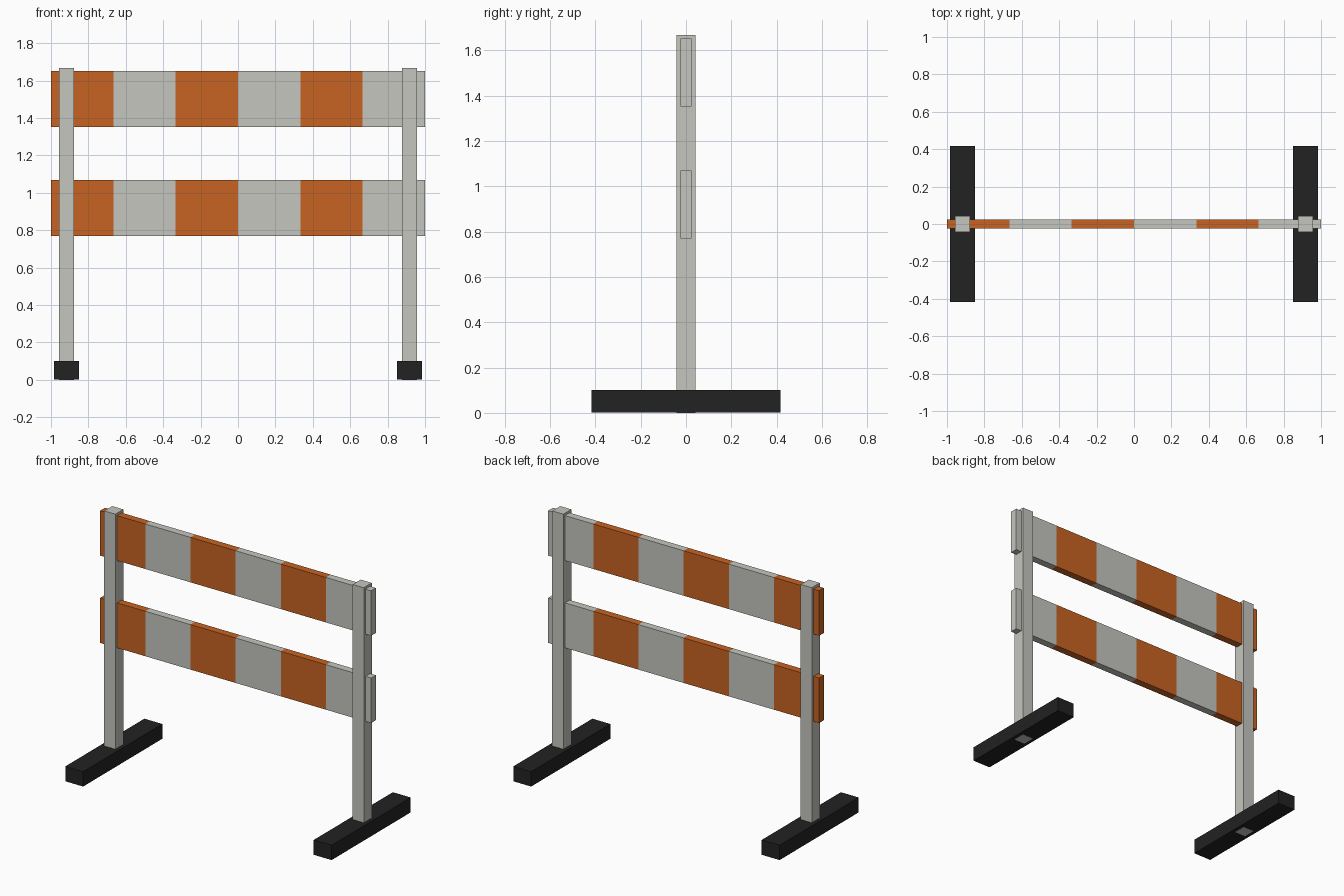
import bpy
import bmesh
from mathutils import Vector

cube = bpy.data.objects.get("Cube")
if cube:
    bpy.data.objects.remove(cube, do_unlink=True)


def make_material(name, rgb):
    mat = bpy.data.materials.new(name)
    color = (*rgb, 1.0)
    mat.diffuse_color = color
    mat.use_nodes = True
    bsdf = next(n for n in mat.node_tree.nodes if n.type == 'BSDF_PRINCIPLED')
    bsdf.inputs["Base Color"].default_value = color
    return mat


ORANGE = make_material("warning orange", (0.578, 0.127, 0.016))
GREY = make_material("light grey", (0.56, 0.565, 0.52))
BLACK = make_material("rubber black", (0.016, 0.016, 0.016))


def make_box(name, low, high, materials, stripes=1):
    """Box between two corners, cut along x into equal alternating stripes."""
    low, high = Vector(low), Vector(high)
    size = high - low
    bm = bmesh.new()
    bmesh.ops.create_cube(bm, size=1)
    bmesh.ops.scale(bm, vec=size, verts=bm.verts)
    bmesh.ops.translate(bm, vec=(low + high) / 2, verts=bm.verts)
    step = size.x / stripes
    for i in range(1, stripes):
        bmesh.ops.bisect_plane(bm, geom=bm.verts[:] + bm.edges[:] + bm.faces[:],
                               plane_co=(low.x + i * step, 0, 0), plane_no=(1, 0, 0))
    for face in bm.faces:
        index = int((face.calc_center_median().x - low.x) / step + 1e-4)
        face.material_index = min(index, stripes - 1) % len(materials)
    mesh = bpy.data.meshes.new(name)
    bm.to_mesh(mesh)
    bm.free()
    for mat in materials:
        mesh.materials.append(mat)
    obj = bpy.data.objects.new(name, mesh)
    bpy.context.collection.objects.link(obj)
    return obj


# Striped boards
for name, bottom in (("lower_board", 0.77), ("upper_board", 1.352)):
    make_box(name, (-1, -0.025, bottom), (1, 0.025, bottom + 0.3),
             [ORANGE, GREY], stripes=6)

# Posts running through the long feet, with the post end showing underneath
for side, x in (("right", -0.917), ("left", 0.917)):
    make_box(side + "_post", (x - 0.041, -0.042, 0), (x + 0.041, 0.042, 1.668), [GREY])
    make_box(side + "_foot", (x - 0.066, -0.417, 0.001), (x + 0.066, 0.417, 0.1), [BLACK])
